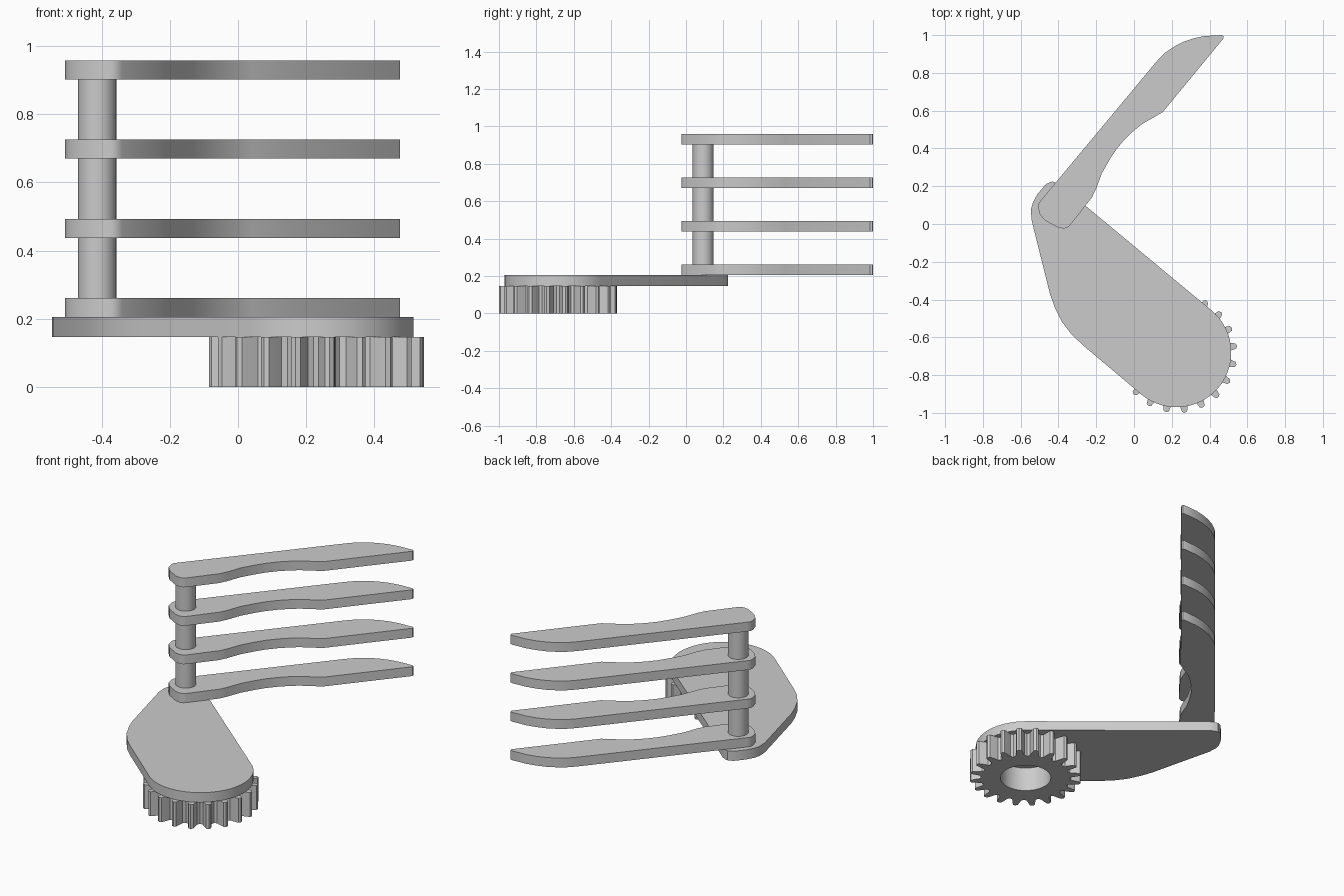
import bpy
import bmesh
from math import cos, sin, radians

old = bpy.data.objects.get("Cube")
if old:
    bpy.data.objects.remove(old, do_unlink=True)

grey = bpy.data.materials.new("plain_grey")
grey.use_nodes = True
colour = (0.6, 0.6, 0.6, 1)
grey.diffuse_color = colour
grey.node_tree.nodes["Principled BSDF"].inputs["Base Color"].default_value = colour


def polar(center, radius, degrees):
    a = radians(degrees)
    return center[0] + radius * cos(a), center[1] + radius * sin(a)


def finish(name, bm):
    bmesh.ops.recalc_face_normals(bm, faces=bm.faces)
    mesh = bpy.data.meshes.new(name)
    bm.to_mesh(mesh)
    bm.free()
    mesh.materials.append(grey)
    obj = bpy.data.objects.new(name, mesh)
    bpy.context.collection.objects.link(obj)
    bpy.ops.object.select_all(action='DESELECT')
    obj.select_set(True)
    bpy.context.view_layer.objects.active = obj
    bpy.ops.object.shade_smooth_by_angle(angle=radians(30))
    return obj


def extrude_up(bm, faces, height):
    made = bmesh.ops.extrude_face_region(bm, geom=faces)["geom"]
    verts = [v for v in made if isinstance(v, bmesh.types.BMVert)]
    bmesh.ops.translate(bm, verts=verts, vec=(0, 0, height))


def slab(name, outline, z0, z1):
    bm = bmesh.new()
    face = bm.faces.new([bm.verts.new((x, y, z0)) for x, y in outline])
    extrude_up(bm, [face], z1 - z0)
    return finish(name, bm)


# Ring gear with a round bore
GEAR = (0.23, -0.684)
TEETH = 20
STEP = 360 / TEETH
tooth = [(-9, 0.248), (-5.5, 0.258), (-4, 0.285), (-2.5, 0.312),
         (0, 0.318), (2.5, 0.312), (4, 0.285), (5.5, 0.258)]
bm = bmesh.new()
outer, inner = [], []
for i in range(TEETH):
    for offset, radius in tooth:
        angle = 7 + i * STEP + offset
        outer.append(bm.verts.new((*polar(GEAR, radius, angle), 0)))
        inner.append(bm.verts.new((*polar(GEAR, 0.143, angle), 0)))
n = len(outer)
ring = [bm.faces.new((outer[i], outer[(i + 1) % n], inner[(i + 1) % n], inner[i]))
        for i in range(n)]
extrude_up(bm, ring, 0.147)
finish("gear", bm)

# Arm plate: round end over the gear, tapering to the post
arm = [polar((0.225, -0.68), 0.29, a) for a in range(-130, 51, 6)]
arm += [(-0.39, 0.207), (-0.41, 0.219), (-0.435, 0.225), (-0.465, 0.212),
        (-0.51, 0.16), (-0.535, 0.115), (-0.546, 0.075), (-0.542, 0.02),
        (-0.445, -0.37), (-0.42, -0.44), (-0.38, -0.52), (-0.33, -0.585),
        (-0.27, -0.642)]
slab("arm_plate", arm, 0.147, 0.205)

# Four identical blades stacked along the post
blade = [(-0.508, 0.088), (-0.505, 0.108), (-0.493, 0.125), (0.099, 0.836),
         (0.13, 0.872), (0.163, 0.905), (0.21, 0.938), (0.258, 0.963),
         (0.315, 0.983), (0.374, 0.995), (0.464, 1), (0.474, 0.996),
         (0.475, 0.984), (0.152, 0.592), (0.041, 0.528), (-0.005, 0.49),
         (-0.049, 0.448), (-0.092, 0.397), (-0.128, 0.342), (-0.17, 0.268),
         (-0.202, 0.183), (-0.223, 0.14), (-0.34, -0.008), (-0.353, -0.019),
         (-0.371, -0.024), (-0.403, -0.019), (-0.471, 0.019), (-0.498, 0.05)]
for i in range(4):
    z = 0.205 + i * 0.2323
    slab(f"blade_{i + 1}", blade, z, z + 0.056)

# Round post joining the blades
post = [polar((-0.413, 0.092), 0.056, i * 10) for i in range(36)]
slab("post", post, 0.22, 0.93)
